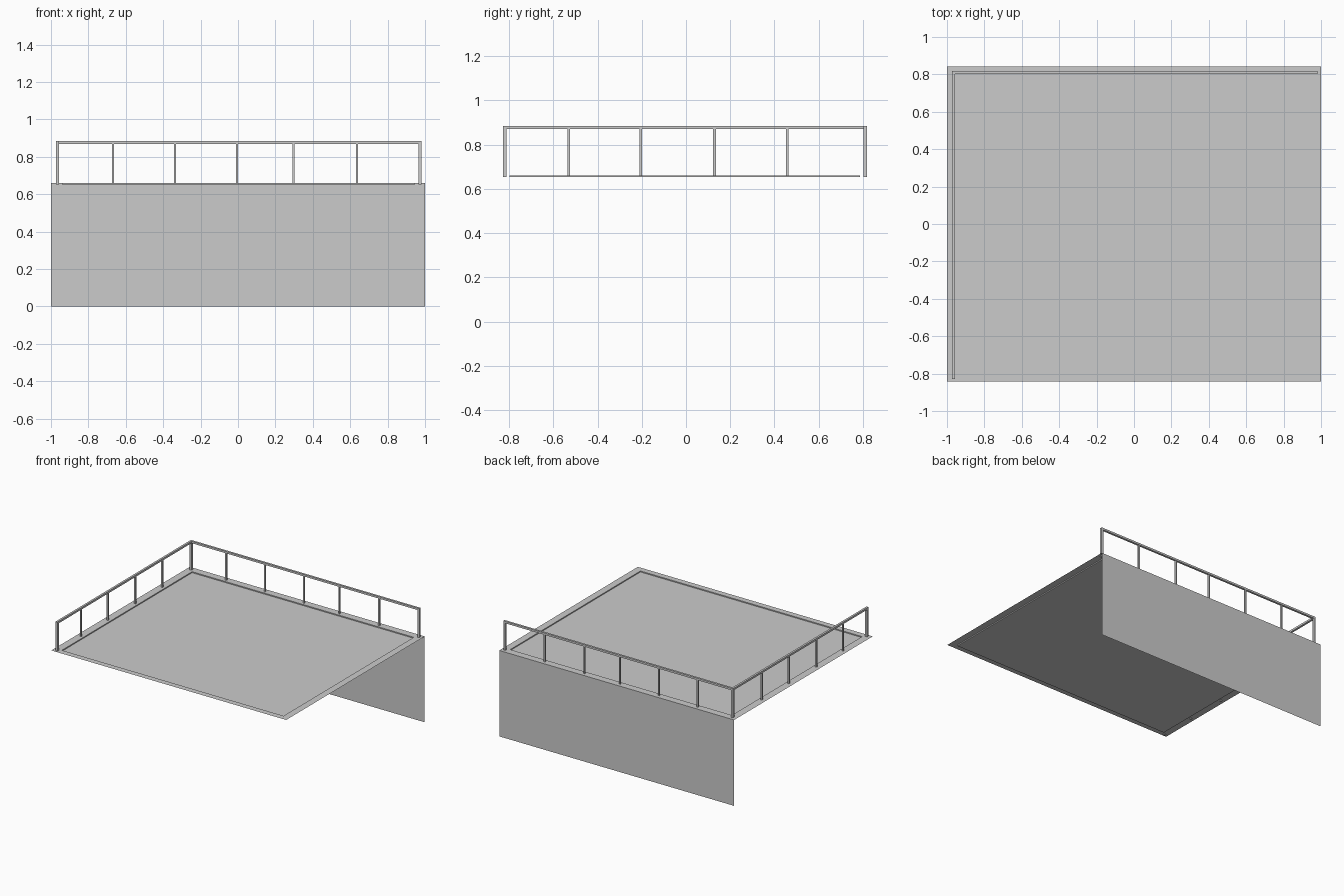
import bpy
import bmesh

cube = bpy.data.objects.get("Cube")
if cube:
    bpy.data.objects.remove(cube, do_unlink=True)

GREY = (0.6, 0.6, 0.6, 1.0)
grey = bpy.data.materials.new("light_grey")
grey.use_nodes = True
grey.diffuse_color = GREY
grey.node_tree.nodes["Principled BSDF"].inputs["Base Color"].default_value = GREY

HALF_X, HALF_Y = 1.0, 0.842
DECK_Z, PANEL_Z = 0.661, 0.653
RAIL_TOP, RAIL_BOTTOM = 0.885, 0.870
BACK_Y, LEFT_X = 0.81, -0.965   # railing centre lines


def finish(name, bm):
    mesh = bpy.data.meshes.new(name)
    bm.to_mesh(mesh)
    bm.free()
    mesh.materials.append(grey)
    obj = bpy.data.objects.new(name, mesh)
    bpy.context.collection.objects.link(obj)
    return obj


def box(name, x, y, z):
    """Box spanning the given (low, high) ranges."""
    bm = bmesh.new()
    bmesh.ops.create_cube(bm, size=1)
    for v in bm.verts:
        v.co = [r[0] if c < 0 else r[1] for c, r in zip(v.co, (x, y, z))]
    return finish(name, bm)


def around(c, width):
    return (c - width / 2, c + width / 2)


# Deck: flat rim, shallow step and sunken panel
bm = bmesh.new()


def ring(x, y, z):
    return [bm.verts.new((a, b, z)) for a, b in
            ((x[0], y[0]), (x[1], y[0]), (x[1], y[1]), (x[0], y[1]))]


inner_x, inner_y = (-0.941, 0.946), (-0.797, 0.786)
rings = [ring((-HALF_X, HALF_X), (-HALF_Y, HALF_Y), DECK_Z),
         ring(inner_x, inner_y, DECK_Z),
         ring(inner_x, inner_y, PANEL_Z)]
for a, b in zip(rings, rings[1:]):
    for i in range(4):
        j = (i + 1) % 4
        bm.faces.new((a[i], a[j], b[j], b[i]))
bm.faces.new(rings[-1])
finish("deck", bm)

# Single-sheet wall under the back edge
bm = bmesh.new()
bm.faces.new([bm.verts.new((x, HALF_Y, z)) for x, z in
              ((HALF_X, 0), (-HALF_X, 0), (-HALF_X, DECK_Z), (HALF_X, DECK_Z))])
finish("back_wall", bm)

# Top rails, meeting at the back corner
rail_z = (RAIL_BOTTOM, RAIL_TOP)
box("back_rail", (-0.957, 0.982), around(BACK_Y, 0.016), rail_z)
box("side_rail", around(LEFT_X, 0.016), (-0.828, 0.818), rail_z)

# Thick end and corner posts
post_z = (PANEL_Z, RAIL_BOTTOM)
for name, x, y in (("corner_post", LEFT_X, BACK_Y),
                   ("back_end_post", 0.974, BACK_Y),
                   ("side_end_post", LEFT_X, -0.82)):
    box(name, around(x, 0.016), around(y, 0.016), post_z)

# Thin posts between them
for x in (-0.668, -0.337, -0.005, 0.297, 0.636):
    box("back_post", around(x, 0.012), around(BACK_Y, 0.012), post_z)
for y in (-0.53, -0.205, 0.129, 0.458):
    box("side_post", around(LEFT_X, 0.012), around(y, 0.012), post_z)
